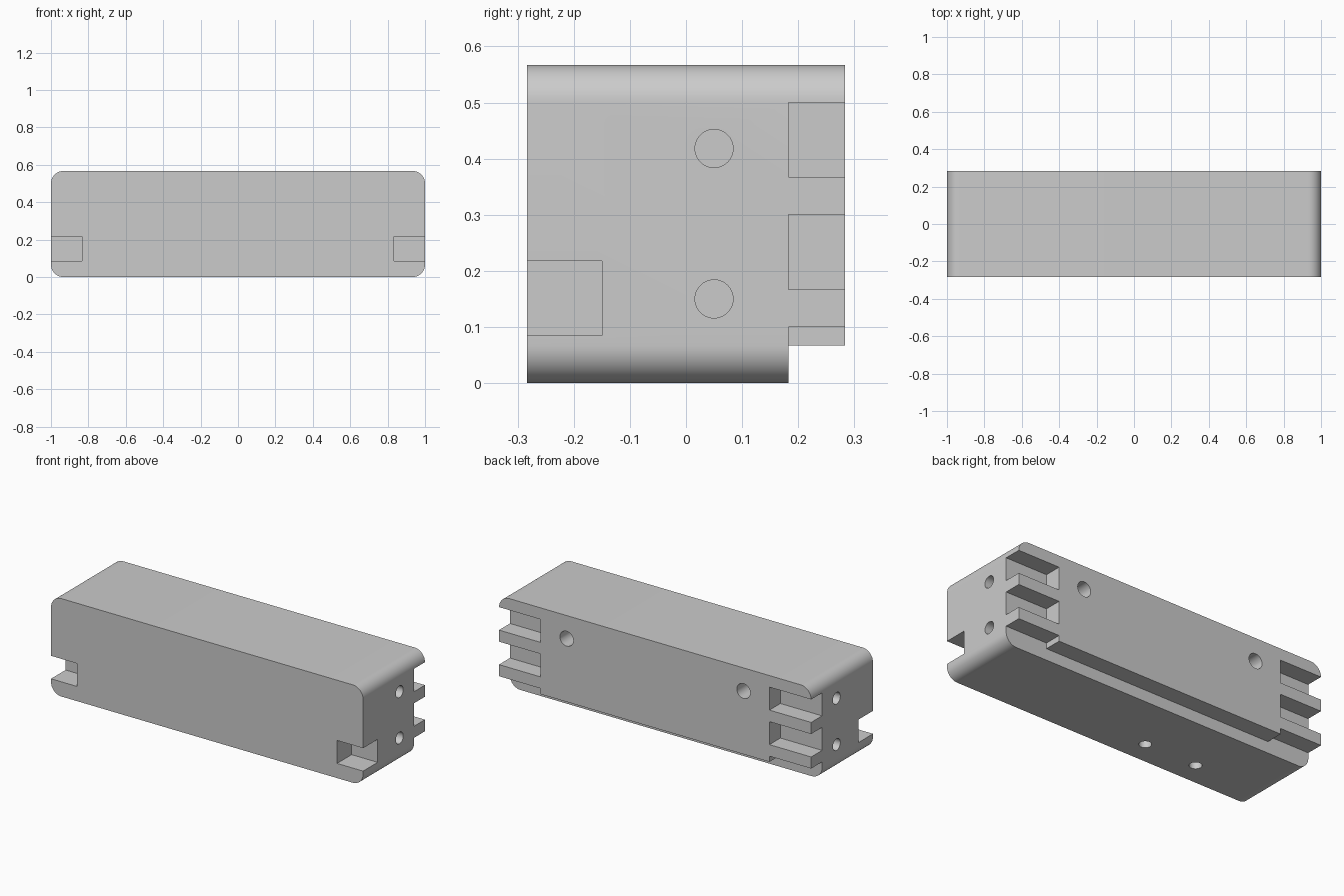
import bpy, bmesh, math
from mathutils import Matrix, Vector

if "Cube" in bpy.data.objects:
    bpy.data.objects.remove(bpy.data.objects["Cube"], do_unlink=True)

HX, HY, H = 1.0, 0.283, 0.567      # half length, half depth, height
R = 0.067                          # long edge rounding
OUT = 0.05                         # cutter overshoot

grey = bpy.data.materials.new("light_grey")
grey.use_nodes = True
grey.diffuse_color = (0.6, 0.6, 0.6, 1)
grey.node_tree.nodes["Principled BSDF"].inputs["Base Color"].default_value = (0.6, 0.6, 0.6, 1)


def to_object(name, bm):
    bmesh.ops.recalc_face_normals(bm, faces=bm.faces)
    mesh = bpy.data.meshes.new(name)
    bm.to_mesh(mesh)
    bm.free()
    mesh.materials.append(grey)
    obj = bpy.data.objects.new(name, mesh)
    bpy.context.collection.objects.link(obj)
    return obj


def box_cutter(name, low, high):
    low, high = Vector(low), Vector(high)
    bm = bmesh.new()
    place = Matrix.Translation((low + high) / 2) @ Matrix.Diagonal((*(high - low), 1))
    bmesh.ops.create_cube(bm, size=1, matrix=place)
    return to_object(name, bm)


def hole_cutter(name, mouth, inward, radius, depth):
    mouth, inward = Vector(mouth), Vector(inward)
    bm = bmesh.new()
    turn = inward.to_track_quat('Z', 'Y').to_matrix().to_4x4()
    place = Matrix.Translation(mouth + inward * (depth - OUT) / 2) @ turn
    bmesh.ops.create_cone(bm, cap_ends=True, segments=40, radius1=radius,
                          radius2=radius, depth=depth + OUT, matrix=place)
    return to_object(name, bm)


# Body: rounded rectangle profile extruded front to back
bm = bmesh.new()
corners = [(HX - R, H - R), (R - HX, H - R), (R - HX, R), (HX - R, R)]
STEPS = 12
ring = []
for quarter, (cx, cz) in enumerate(corners):
    for i in range(STEPS + 1):
        a = (quarter + i / STEPS) * math.pi / 2
        ring.append(bm.verts.new((cx + R * math.cos(a), -HY, cz + R * math.sin(a))))
front = bm.faces.new(ring)
extruded = bmesh.ops.extrude_face_region(bm, geom=[front])["geom"]
bmesh.ops.translate(bm, vec=(0, 2 * HY, 0),
                    verts=[v for v in extruded if isinstance(v, bmesh.types.BMVert)])
body = to_object("block_body", bm)

# Long rebate along the lower back edge
cutters = [box_cutter("rebate_cutter", (-HX - OUT, 0.183, -OUT), (HX + OUT, HY + OUT, R))]

# Notches and end holes, the same at both ends
for s in (-1, 1):
    def notch(name, inner_x, y0, y1, z0, z1):
        xs = sorted((s * inner_x, s * (HX + OUT)))
        cutters.append(box_cutter(name, (xs[0], y0, z0), (xs[1], y1, z1)))

    notch("front_notch_cutter", 0.833, -HY - OUT, -0.15, 0.085, 0.218)
    for z0, z1 in ((-OUT, 0.1), (0.167, 0.3), (0.367, 0.5)):
        notch("back_notch_cutter", 0.733, 0.183, HY + OUT, z0, z1)
    for z in (0.15, 0.418):
        cutters.append(hole_cutter("end_hole_cutter", (s * HX, 0.05, z), (-s, 0, 0), 0.034, 0.2))
    cutters.append(hole_cutter("back_hole_cutter", (s * 0.567, HY, 0.433), (0, -1, 0), 0.043, 0.2))

# Two holes in the underside
for x in (-0.2, -0.533):
    cutters.append(hole_cutter("bottom_hole_cutter", (x, -0.15, 0), (0, 0, 1), 0.033, 0.15))

# Cut everything out of the body
bpy.context.view_layer.objects.active = body
for cutter in cutters:
    mod = body.modifiers.new("cut", 'BOOLEAN')
    mod.operation = 'DIFFERENCE'
    mod.solver = 'EXACT'
    mod.object = cutter
    bpy.ops.object.modifier_apply(modifier=mod.name)
    bpy.data.objects.remove(cutter, do_unlink=True)

# Smooth rounded edges and hole walls, keep the rest sharp
for obj in bpy.context.selected_objects:
    obj.select_set(False)
body.select_set(True)
bpy.ops.object.shade_smooth_by_angle(angle=math.radians(30))
